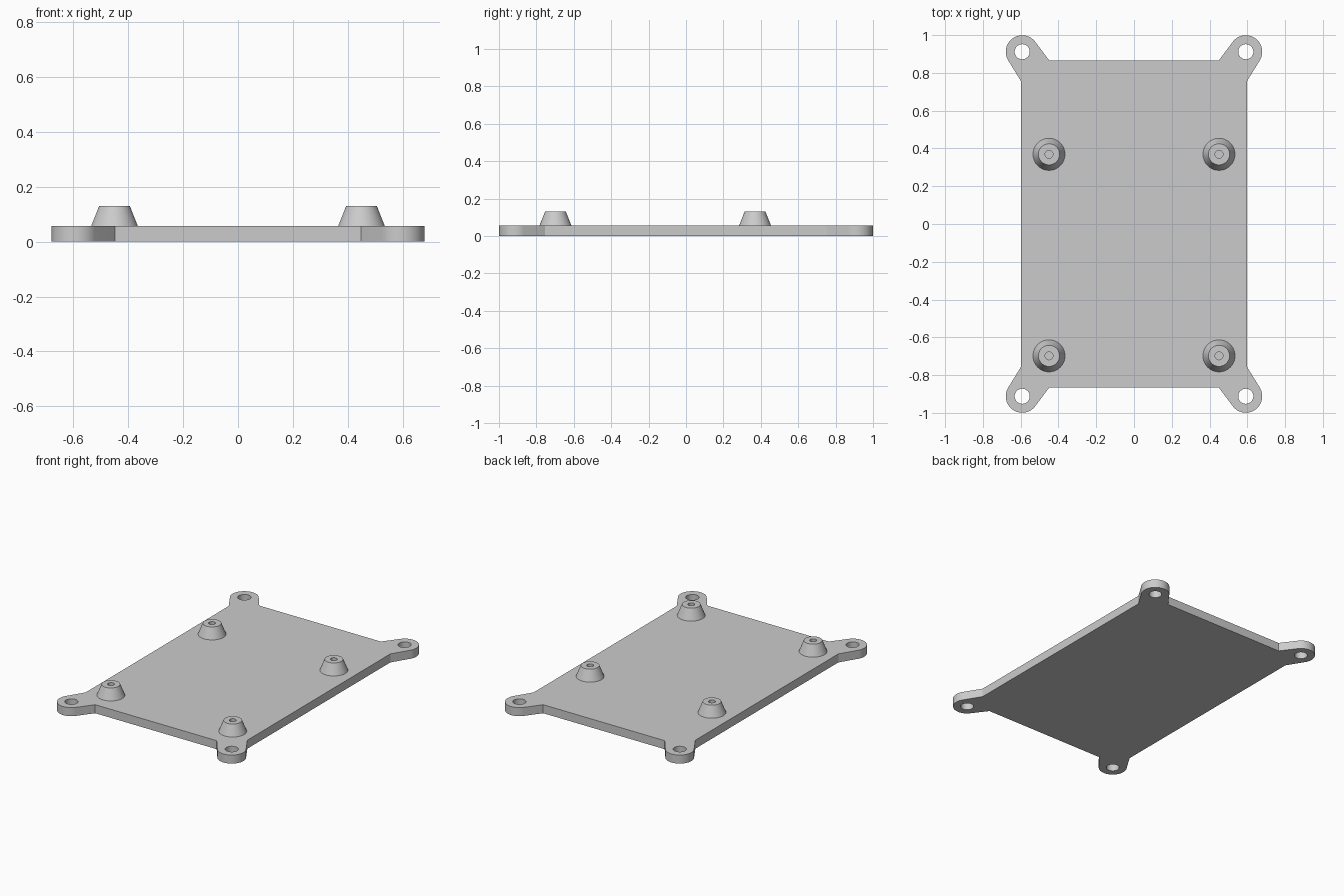
import bpy, bmesh
from math import pi, sin, cos, acos, atan2, hypot, radians

cube = bpy.data.objects.get("Cube")
if cube:
    bpy.data.objects.remove(cube)

PLATE_T = 0.057               # plate thickness
EAR = (0.592, 0.912)          # mounting ear centre
EAR_R, HOLE_R = 0.087, 0.04
SIDE_CORNER = (0.597, 0.754)  # where an ear meets the long side
END_CORNER = (0.449, 0.866)   # where an ear meets the short side

grey = bpy.data.materials.new("plain grey")
grey.use_nodes = True
COLOUR = (0.6, 0.6, 0.6, 1)
grey.diffuse_color = COLOUR
grey.node_tree.nodes["Principled BSDF"].inputs["Base Color"].default_value = COLOUR


def arc(centre, r, a0, a1, n):
    return [(centre[0] + r * cos(a0 + (a1 - a0) * i / n),
             centre[1] + r * sin(a0 + (a1 - a0) * i / n)) for i in range(n + 1)]


def tangent_angle(p, side):
    """Angle on the ear circle where the line from p touches it."""
    dx, dy = p[0] - EAR[0], p[1] - EAR[1]
    return atan2(dy, dx) + side * acos(EAR_R / hypot(dx, dy))


def finish(obj):
    obj.data.materials.clear()
    obj.data.materials.append(grey)
    bpy.ops.object.select_all(action="DESELECT")
    obj.select_set(True)
    bpy.context.view_layer.objects.active = obj
    bpy.ops.object.shade_smooth_by_angle(angle=radians(30))


# Plate outline: one corner with its ear, mirrored to the other three
start = tangent_angle(SIDE_CORNER, 1)
end = tangent_angle(END_CORNER, -1)
corner = [SIDE_CORNER] + arc(EAR, EAR_R, start, end % (2 * pi), 32) + [END_CORNER]
outline = []
for sx, sy in ((1, 1), (-1, 1), (-1, -1), (1, -1)):
    pts = [(x * sx, y * sy) for x, y in corner]
    outline += pts if sx * sy > 0 else pts[::-1]

# Filled flat curve with four round holes, thickened into the plate
curve = bpy.data.curves.new("plate_profile", "CURVE")
curve.dimensions = "2D"
curve.fill_mode = "BOTH"
curve.extrude = PLATE_T / 2
holes = [arc((EAR[0] * sx, EAR[1] * sy), HOLE_R, 0, 2 * pi, 40)[:-1]
         for sx in (1, -1) for sy in (1, -1)]
for loop in [outline] + holes:
    spline = curve.splines.new("POLY")
    spline.points.add(len(loop) - 1)
    for point, (x, y) in zip(spline.points, loop):
        point.co = (x, y, 0, 1)
    spline.use_cyclic_u = True
helper = bpy.data.objects.new("plate_profile", curve)
bpy.context.collection.objects.link(helper)
bpy.context.view_layer.update()
mesh = bpy.data.meshes.new_from_object(
    helper.evaluated_get(bpy.context.evaluated_depsgraph_get()))
bpy.data.objects.remove(helper)

bm = bmesh.new()
bm.from_mesh(mesh)
bmesh.ops.remove_doubles(bm, verts=bm.verts, dist=1e-5)
bmesh.ops.translate(bm, verts=bm.verts, vec=(0, 0, PLATE_T / 2))
bmesh.ops.recalc_face_normals(bm, faces=bm.faces)
bm.to_mesh(mesh)
bm.free()
plate = bpy.data.objects.new("mounting_plate", mesh)
bpy.context.collection.objects.link(plate)
finish(plate)


# Tapered standoffs with a screw hole down the middle
def standoff(name, x, y):
    profile = [(0.085, PLATE_T), (0.056, 0.13), (0.021, 0.13), (0.021, PLATE_T + 0.001)]
    bm = bmesh.new()
    n = 48
    rings = [[bm.verts.new((r * cos(2 * pi * i / n), r * sin(2 * pi * i / n), z))
              for i in range(n)] for r, z in profile]
    for a, b in zip(rings, rings[1:]):
        for i in range(n):
            j = (i + 1) % n
            bm.faces.new((a[i], a[j], b[j], b[i]))
    bm.faces.new(rings[-1])
    me = bpy.data.meshes.new(name)
    bm.to_mesh(me)
    bm.free()
    obj = bpy.data.objects.new(name, me)
    obj.location = (x, y, 0)
    bpy.context.collection.objects.link(obj)
    finish(obj)


for end_name, y in (("front", -0.698), ("back", 0.369)):
    for side_name, x in (("left", 0.45), ("right", -0.45)):
        standoff(f"{end_name}_{side_name}_standoff", x, y)
